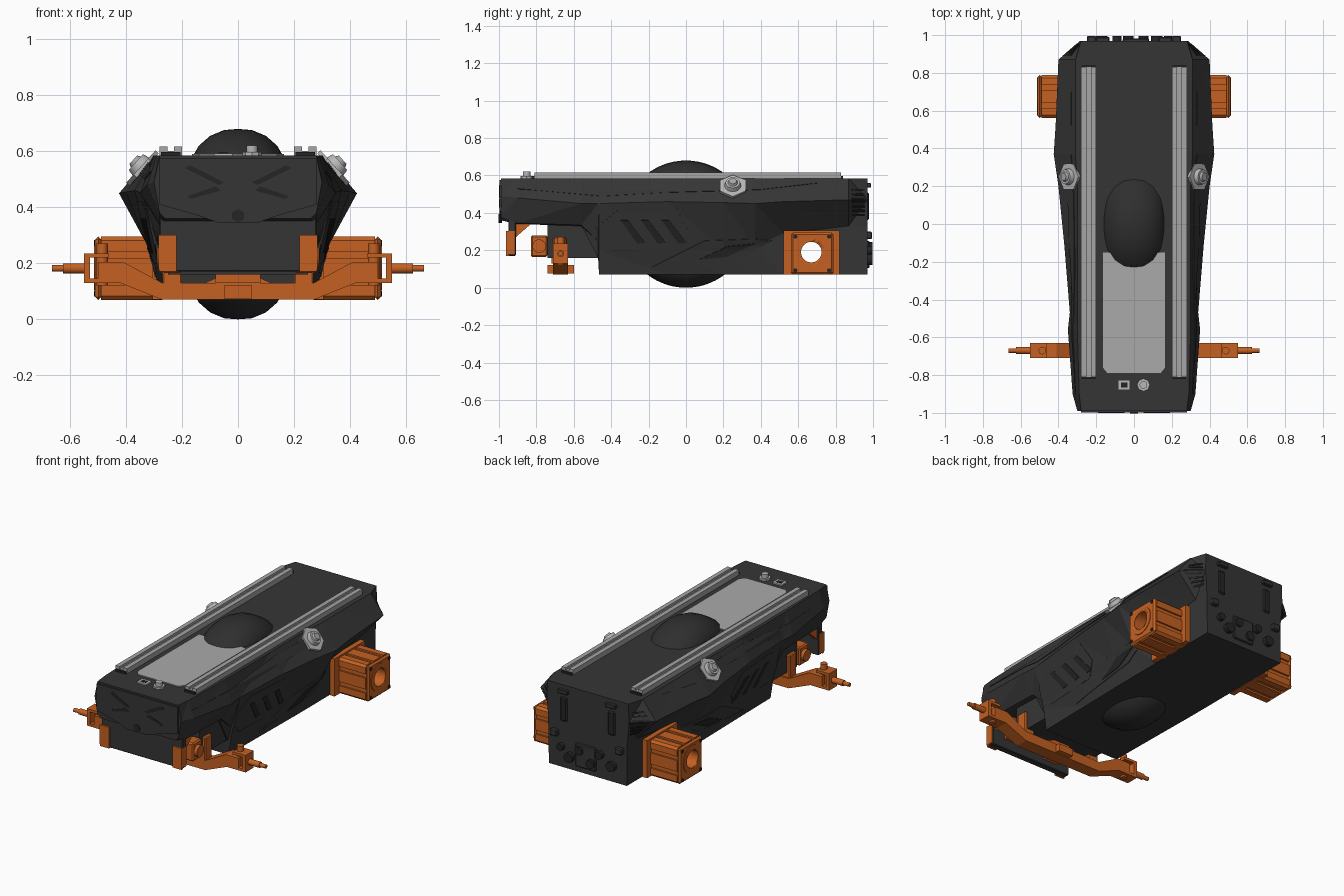
import bpy, bmesh, math
from mathutils import Vector, Matrix
from mathutils.bvhtree import BVHTree

cube = bpy.data.objects.get("Cube")
if cube:
    bpy.data.objects.remove(cube, do_unlink=True)


def material(name, r, g, b):
    m = bpy.data.materials.new(name)
    m.use_nodes = True
    m.diffuse_color = (r, g, b, 1)
    m.node_tree.nodes["Principled BSDF"].inputs["Base Color"].default_value = (r, g, b, 1)
    return m


BODY = material("charcoal", 0.036, 0.036, 0.036)
DARK = material("black", 0.018, 0.018, 0.018)
TYRE = material("tyre_grey", 0.028, 0.028, 0.028)
ORANGE = material("orange", 0.56, 0.12, 0.016)
RAIL = material("rail_grey", 0.38, 0.38, 0.38)
DECK = material("deck_grey", 0.40, 0.40, 0.41)
LAMP = material("lamp_silver", 0.48, 0.48, 0.48)


def finish(name, bm, mat, smooth=False):
    bmesh.ops.recalc_face_normals(bm, faces=bm.faces)
    me = bpy.data.meshes.new(name)
    bm.to_mesh(me)
    bm.free()
    me.materials.append(mat)
    ob = bpy.data.objects.new(name, me)
    bpy.context.collection.objects.link(ob)
    if smooth:
        bpy.ops.object.select_all(action="DESELECT")
        ob.select_set(True)
        bpy.context.view_layer.objects.active = ob
        bpy.ops.object.shade_smooth_by_angle(angle=math.radians(35))
    return ob


def box(name, x, y, z, mat, bevel=0):
    bm = bmesh.new()
    bmesh.ops.create_cube(bm, size=1)
    for v in bm.verts:
        v.co = [lo + (hi - lo) * (c + 0.5) for c, (lo, hi) in zip(v.co, (sorted(x), sorted(y), sorted(z)))]
    ob = finish(name, bm, mat)
    if bevel:
        ob.modifiers.new("bevel", "BEVEL").width = bevel
    return ob


def cyl(name, centre, axis, r, depth, mat, sides=32, r2=None):
    bm = bmesh.new()
    bmesh.ops.create_cone(bm, cap_ends=True, segments=sides, radius1=r,
                          radius2=r if r2 is None else r2, depth=depth)
    turn = Vector(axis).to_track_quat("Z", "Y").to_matrix().to_4x4()
    bm.transform(Matrix.Translation(centre) @ turn)
    return finish(name, bm, mat, sides > 8)


def prism(name, pts, axis, lo, hi, mat):
    """Extrude a 2D outline along an axis, from lo to hi."""
    bm = bmesh.new()
    place = {"x": lambda p, h: (h, *p), "y": lambda p, h: (p[0], h, p[1]), "z": lambda p, h: (*p, h)}[axis]
    a, b = ([bm.verts.new(place(p, h)) for p in pts] for h in (lo, hi))
    bm.faces.new(a)
    bm.faces.new(b)
    for i in range(len(pts)):
        j = (i + 1) % len(pts)
        bm.faces.new((a[i], a[j], b[j], b[i]))
    return finish(name, bm, mat)


def cut(ob, cutter):
    m = ob.modifiers.new("cut", "BOOLEAN")
    m.object, m.operation, m.solver = cutter, "DIFFERENCE", "EXACT"
    cutter.hide_render = True
    cutter.hide_set(True)


# Faceted hull: y, top x, mid x, mid z, low x, low z, bottom x, bottom z
TOP = 0.585
stations = [
    (-.99, .28, .30, .49, .28, .38, .26, .36), (-.90, .29, .325, .48, .28, .345, .26, .34),
    (-.56, .30, .35, .45, .28, .335, .26, .33), (-.47, .30, .34, .45, .28, .25, .26, .16),
    (-.465, .30, .34, .45, .28, .20, .26, .07), (-.10, .30, .37, .46, .30, .20, .265, .07),
    (.20, .30, .40, .455, .30, .20, .27, .07), (.37, .31, .425, .45, .30, .22, .27, .07),
    (.52, .31, .415, .46, .275, .29, .27, .07), (.87, .31, .40, .47, .272, .33, .27, .07),
    (.97, .28, .285, .47, .272, .33, .27, .07)]
bm = bmesh.new()
rings = []
for y, xt, xm, zm, xl, zl, xb, zb in stations:
    half = [(xt, TOP), (xm, zm), (xl, zl), (xb, zb)]
    rings.append([bm.verts.new((x, y, z)) for x, z in half + [(-x, z) for x, z in half[::-1]]])
for a, b in zip(rings, rings[1:]):
    for i in range(8):
        j = (i + 1) % 8
        bm.faces.new((a[i], a[j], b[j], b[i]))
bm.faces.new(rings[0])
bm.faces.new(rings[-1])
bmesh.ops.triangulate(bm, faces=bm.faces)
tree = BVHTree.FromBMesh(bm)
hull = finish("hull", bm, BODY)
bore = cyl("axle_bore_cutter", (0, .67, .19), (1, 0, 0), .055, 1.4, BODY)
cut(hull, bore)


def side_plate(name, pts, s, mat, lift):
    """Thin plate that follows the flank of the hull, outlined in y and z."""
    bm = bmesh.new()
    bm.faces.new([bm.verts.new((0, y, z)) for y, z in pts])
    for st in stations:
        bmesh.ops.bisect_plane(bm, geom=bm.verts[:] + bm.edges[:] + bm.faces[:],
                               plane_co=(0, st[0], 0), plane_no=(0, 1, 0))
    for k in range(5, 30):
        bmesh.ops.bisect_plane(bm, geom=bm.verts[:] + bm.edges[:] + bm.faces[:],
                               plane_co=(0, 0, k * .02), plane_no=(0, 0, 1))
    for v in bm.verts:
        hit = tree.ray_cast(Vector((1, v.co.y, v.co.z)), Vector((-1, 0, 0)))[0]
        v.co.x = s * ((hit.x if hit else .27) + lift)
    ob = finish(name, bm, mat)
    ob.modifiers.new("thickness", "SOLIDIFY").thickness = .004


# Big central tyre, turned around the x axis
profile = [(-.165, .22), (-.16, .245), (-.14, .28), (-.10, .315), (-.05, .336), (0, .34)]
profile += [(-x, r) for x, r in profile[-2::-1]]
bm = bmesh.new()
vs = [bm.verts.new((x, 0, r)) for x, r in profile]
es = [bm.edges.new(p) for p in zip(vs, vs[1:])]
bmesh.ops.spin(bm, geom=vs + es, cent=(0, 0, 0), axis=(1, 0, 0), angle=math.tau, steps=64, use_merge=True)
bmesh.ops.remove_doubles(bm, verts=bm.verts, dist=.0005)
bmesh.ops.holes_fill(bm, edges=bm.edges)
bm.transform(Matrix.Translation((0, 0, .34)))
finish("tyre", bm, TYRE, True)

# Deck plate, switches and front equipment
prism("deck_panel", [(-.165, -.15), (-.165, -.76), (-.14, -.79), (.14, -.79), (.165, -.76), (.165, -.15)],
      "z", TOP, TOP + .006, DECK)
box("switch_plate", (-.085, -.02), (-.88, -.825), (TOP, TOP + .008), LAMP)
box("switch_inset", (-.07, -.035), (-.865, -.84), (TOP, TOP + .01), DARK)
cyl("knob_base", (.05, -.852, TOP + .006), (0, 0, 1), .034, .012, LAMP, 8)
cyl("knob", (.05, -.852, TOP + .02), (0, 0, 1), .02, .03, LAMP)
box("under_box", (-.25, .25), (-.74, -.46), (.16, .36), BODY)
box("front_lower_panel", (-.28, .28), (-.95, -.91), (.17, .37), BODY, .004)
prism("front_upper_panel", [(-.28, .575), (.28, .575), (.28, .41), (.14, .37), (.07, .345),
                            (-.07, .345), (-.14, .37), (-.28, .41)], "y", -.998, -.985, BODY)
cyl("front_port", (0, -.998, .37), (0, 1, 0), .024, .008, DARK, 6)
box("front_step", (-.08, .08), (-.72, -.66), (.13, .165), ORANGE)

# Orange front axle beam
arm = [(.27, .07), (.42, .13), (.50, .13), (.50, .205), (.41, .205), (.27, .13)]
prism("front_axle_beam", arm + [(-x, z) for x, z in arm[::-1]], "y", -.71, -.63, ORANGE)
prism("axle_pivot_gusset", [(-.13, .125), (.13, .125), (.04, .165), (-.04, .165)], "y", -.70, -.64, ORANGE)
cyl("axle_pivot", (0, -.67, .098), (0, 1, 0), .02, .14, ORANGE)
box("axle_pivot_foot", (-.05, .05), (-.74, -.60), (.075, .12), ORANGE)

# Fluted outline of the drive motors
cy, cz, h = .675, .1825, .113
quarter = [(-h + .014, -h), (-.06, -h), (-.06, -h + .01), (-.035, -h + .01), (-.035, -h),
           (.035, -h), (.035, -h + .01), (.06, -h + .01), (.06, -h), (h - .014, -h)]
outline = []
for k in range(4):
    c, sn = round(math.cos(k * math.pi / 2)), round(math.sin(k * math.pi / 2))
    outline += [(cy + a * c - b * sn, cz + a * sn + b * c) for a, b in quarter]

for s, side in ((1, "left"), (-1, "right")):
    def nm(part):
        return side + "_" + part

    # Slotted roof rails
    prism(nm("rail"), [(s * x, z) for x, z in [(.2, TOP), (.28, TOP), (.28, .617), (.252, .617), (.252, .602),
                                               (.228, .602), (.228, .617), (.2, .617)]], "y", -.81, .83, RAIL)
    for y in (-.82, .825):
        box(nm("rail_stop"), (s * .205, s * .275), (y, y + .015), (TOP, .598), DARK)

    # Side lamps
    out = Vector((s * .74, 0, .67))
    foot = Vector((s * .335, .25, .535))
    cyl(nm("lamp_flange"), foot + out * .008, out, .078, .016, LAMP, 6)
    cyl(nm("lamp_body"), foot + out * .025, out, .045, .03, LAMP, 32, .038)
    cyl(nm("lamp_lens"), foot + out * .045, out, .028, .015, RAIL, 24, .02)

    # Drive motor, its flange and bolts
    parts = [prism(nm("motor"), outline, "x", s * .27, s * .49, ORANGE),
             box(nm("motor_cap"), (s * .488, s * .51), (cy - h, cy + h), (cz - h, cz + h), ORANGE, .012),
             box(nm("motor_flange"), (s * .274, s * .305), (.52, .82), (.07, .305), ORANGE),
             cyl(nm("motor_ring"), (s * .51, .67, .19), (1, 0, 0), .085, .008, ORANGE)]
    for p in parts:
        cut(p, bore)
    for dy in (-.09, .09):
        for dz in (-.09, .09):
            cyl(nm("motor_bolt"), (s * .51, cy + dy, cz + dz), (1, 0, 0), .011, .008, DARK, 12)

    # Fork, kingpin and wheel stub
    for z in (.13, .22):
        box(nm("fork_plate"), (s * .46, s * .55), (-.71, -.63), (z, z + .016), ORANGE)
    box(nm("fork_back"), (s * .528, s * .55), (-.71, -.63), (.13, .236), ORANGE)
    cyl(nm("kingpin"), (s * .485, -.67, .195), (0, 0, 1), .02, .15, ORANGE)
    cyl(nm("stub_base"), (s * .585, -.67, .182), (1, 0, 0), .018, .08, ORANGE)
    cyl(nm("stub_tip"), (s * .644, -.67, .182), (1, 0, 0), .012, .042, ORANGE)

    # Front brackets and steering damper
    box(nm("front_bracket"), (s * .22, s * .282), (-.962, -.948), (.17, .302), ORANGE)
    box(nm("bracket_return"), (s * .276, s * .284), (-.962, -.915), (.18, .302), ORANGE)
    prism(nm("bracket_gusset"), [(-.91, .34), (-.83, .34), (-.91, .27)], "x", s * .24, s * .27, ORANGE)
    box(nm("damper_block"), (s * .20, s * .27), (-.83, -.74), (.165, .28), ORANGE, .008)
    cyl(nm("damper_cap"), (s * .275, -.785, .222), (1, 0, 0), .036, .03, ORANGE)
    box(nm("axle_hanger"), (s * .20, s * .27), (-.71, -.64), (.10, .27), ORANGE, .006)

    # Flank panels and slanted vents
    side_plate(nm("vent_panel"), [(-.5, .30), (-.36, .42), (-.05, .42), (.02, .29), (-.03, .2), (-.4, .2)],
               s, BODY, .003)
    for i in range(3):
        y = -.35 + .11 * i
        side_plate(nm("vent_slot"), [(y, .36), (y + .04, .36), (y + .13, .24), (y + .09, .235)], s, DARK, .007)
    side_plate(nm("blade_panel"), [(-.18, .11), (.1, .25), (.36, .26), (.46, .25), (.3, .16)], s, BODY, .004)
    side_plate(nm("blade_opening"), [(.07, .15), (.22, .22), (.37, .235), (.22, .165)], s, DARK, .008)
    side_plate(nm("shoulder_panel"), [(-.9, .53), (-.5, .52), (-.1, .56), (.7, .56), (.4, .525), (-.1, .51),
                                      (-.45, .49)], s, BODY, .003)

    # Rear corner slats
    for k in range(7):
        z = .385 + k * .022
        side_plate(nm("rear_slat"), [(.89, z), (.955, z), (.955, z + .01), (.89, z + .01)], s, DARK, .004)

    # Front cross ribs and rear recessed handles
    prism(nm("front_rib"), [(s * x, z) for x, z in [(.05, .49), (.17, .55), (.19, .54), (.07, .48)]],
          "y", -1.0, -.99, DARK)
    prism(nm("front_rib_low"), [(s * x, z) for x, z in [(.06, .46), (.17, .43), (.18, .44), (.08, .475)]],
          "y", -1.0, -.99, DARK)
    box(nm("rear_handle"), (s * .14, s * .19), (.96, .978), (.36, .51), DARK, .008)
    box(nm("rear_hinge"), (s * .13, s * .20), (.96, .99), (.535, .56), BODY, .004)
    box(nm("rear_bumper"), (s * .20, s * .25), (.96, .995), (.26, .30), BODY, .006)

# Rear connectors
for x, z, r in ((-.17, .17, .03), (-.09, .22, .024), (-.03, .15, .028), (.05, .21, .026), (.12, .15, .03), (.18, .2, .022)):
    cyl("rear_connector", (x, .978, z), (0, 1, 0), r, .036, DARK, 16)
box("rear_socket_plate", (-.06, .08), (.96, .982), (.105, .25), BODY, .005)
